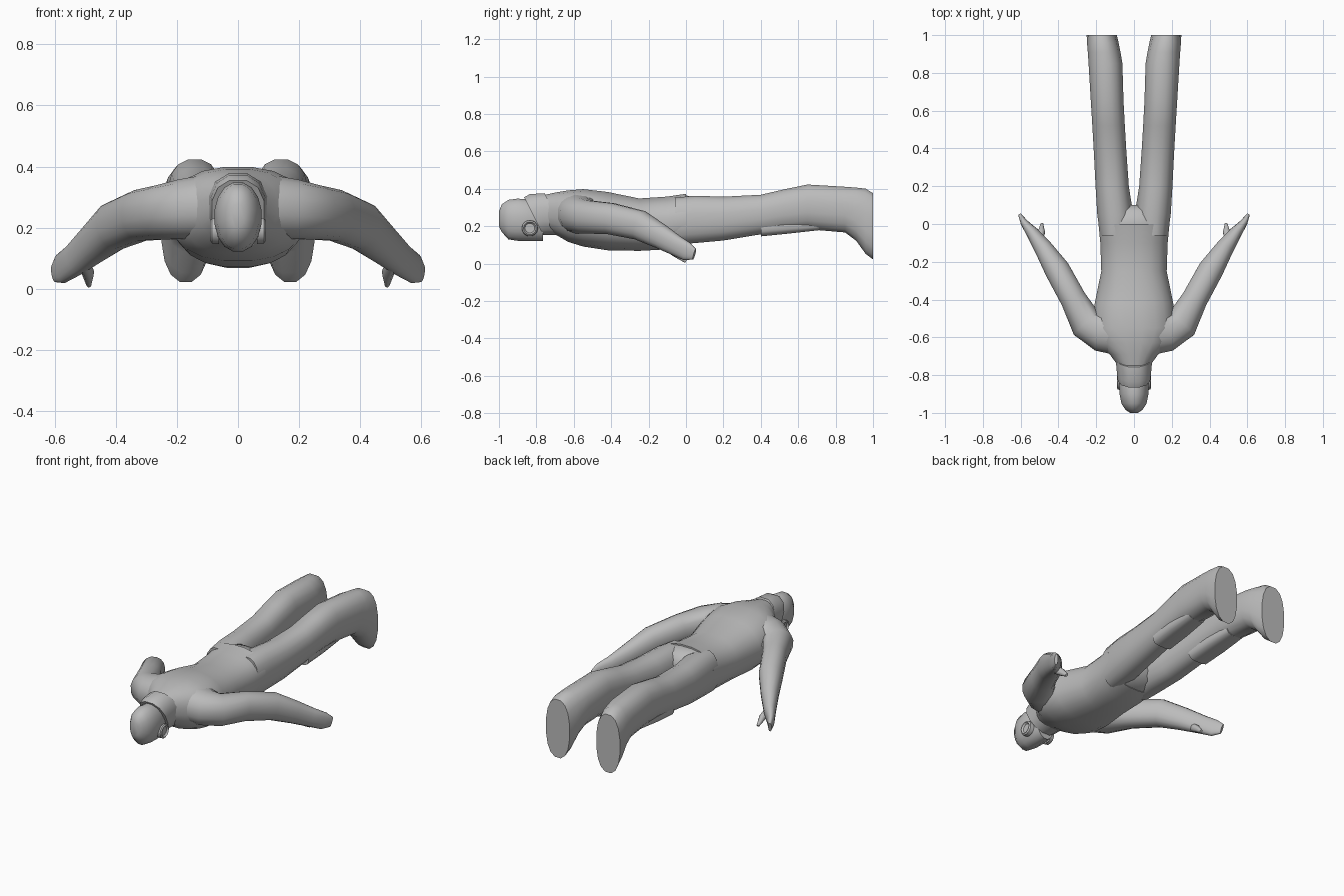
import bpy, bmesh, math
from mathutils import Vector

cube = bpy.data.objects.get("Cube")
if cube:
    bpy.data.objects.remove(cube)

grey = bpy.data.materials.new("plain_grey")
grey.use_nodes = True
grey.diffuse_color = (0.5, 0.5, 0.5, 1)
grey.node_tree.nodes["Principled BSDF"].inputs["Base Color"].default_value = (0.5, 0.5, 0.5, 1)


def finish(name, bm, mirrored, angle=50):
    """Turn a bmesh into a smooth object, mirrored across x when paired."""
    bmesh.ops.recalc_face_normals(bm, faces=bm.faces)
    mesh = bpy.data.meshes.new(name)
    bm.to_mesh(mesh)
    bm.free()
    mesh.materials.append(grey)
    obj = bpy.data.objects.new(name, mesh)
    bpy.context.collection.objects.link(obj)
    bpy.ops.object.select_all(action="DESELECT")
    obj.select_set(True)
    bpy.context.view_layer.objects.active = obj
    bpy.ops.object.shade_smooth_by_angle(angle=math.radians(angle))
    if mirrored:
        obj.modifiers.new("Mirror", "MIRROR").use_mirror_merge = False
    return obj


def loft(name, rings, sides=16, power=1.0, mirrored=False):
    """Skin rings given as (centre, half-width vector, half-height vector)."""
    def soft(v):
        return math.copysign(abs(v) ** power, v)
    bm = bmesh.new()
    loops = []
    for c, u, v in rings:
        angles = [math.tau * (i + 0.5) / sides for i in range(sides)]
        loops.append([bm.verts.new(c + u * soft(math.cos(a)) + v * soft(math.sin(a))) for a in angles])
    for a, b in zip(loops, loops[1:]):
        for i in range(sides):
            j = (i + 1) % sides
            bm.faces.new((a[i], a[j], b[j], b[i]))
    bm.faces.new(loops[0])
    bm.faces.new(loops[-1])
    return finish(name, bm, mirrored)


def body_rings(stations, shear=0.0):
    """Stations along y: (y, x inner, x outer, z top, z bottom)."""
    rings = []
    for y, x0, x1, top, bottom in stations:
        h = (top - bottom) / 2
        rings.append((Vector(((x0 + x1) / 2, y, (top + bottom) / 2)),
                      Vector(((x1 - x0) / 2, 0, 0)), Vector((0, -shear * h, h))))
    return rings


def centred(stations, shear=0.0):
    return body_rings([(y, -w, w, t, b) for y, w, t, b in stations], shear)


def limb_rings(stations):
    """Stations along a free path: (x, y, z, half width, half height)."""
    pts = [Vector(s[:3]) for s in stations]
    rings = []
    for i, s in enumerate(stations):
        t = (pts[min(i + 1, len(pts) - 1)] - pts[max(i - 1, 0)]).normalized()
        u = t.cross(Vector((0, 0, 1))).normalized()
        rings.append((pts[i], u * s[3], u.cross(t) * s[4]))
    return rings


# Torso with shirt, and hips beneath the hem
loft("torso", centred([
    (-0.75, 0.085, 0.37, 0.18), (-0.69, 0.13, 0.383, 0.15), (-0.63, 0.19, 0.393, 0.115),
    (-0.55, 0.225, 0.40, 0.09), (-0.42, 0.21, 0.385, 0.07), (-0.25, 0.175, 0.35, 0.067),
    (-0.1, 0.18, 0.36, 0.075), (0.0, 0.19, 0.375, 0.10)]), 20, 0.85)
loft("hips", centred([
    (-0.1, 0.17, 0.35, 0.09), (0.0, 0.187, 0.366, 0.103), (0.07, 0.14, 0.35, 0.13),
    (0.1, 0.05, 0.30, 0.18)]), 20, 0.85)

# Legs running into feet with flat soles
loft("leg", body_rings([
    (-0.06, 0.02, 0.18, 0.355, 0.10), (0.05, 0.002, 0.196, 0.365, 0.108),
    (0.2, 0.026, 0.205, 0.36, 0.122), (0.4, 0.04, 0.215, 0.37, 0.155),
    (0.52, 0.047, 0.222, 0.398, 0.172), (0.65, 0.054, 0.23, 0.425, 0.182),
    (0.85, 0.06, 0.242, 0.413, 0.165), (0.91, 0.07, 0.246, 0.409, 0.12),
    (0.96, 0.08, 0.25, 0.404, 0.05), (1.0, 0.09, 0.252, 0.38, 0.02)]),
    16, 0.85, True)

# Raised panel over each shin
loft("shin_panel", body_rings([
    (0.4, 0.06, 0.2, 0.24, 0.145), (0.55, 0.065, 0.205, 0.25, 0.16),
    (0.71, 0.08, 0.2, 0.25, 0.178)]), 12, 0.6, True)

# Arms from shoulder to flattened fingers, plus thumbs
loft("arm", limb_rings([
    (0.07, -0.57, 0.27, 0.13, 0.11), (0.18, -0.565, 0.26, 0.11, 0.1),
    (0.25, -0.53, 0.25, 0.09, 0.09), (0.32, -0.4, 0.24, 0.07, 0.085),
    (0.405, -0.245, 0.205, 0.068, 0.08), (0.475, -0.135, 0.145, 0.05, 0.066),
    (0.535, -0.05, 0.095, 0.034, 0.055), (0.58, 0.005, 0.065, 0.02, 0.05),
    (0.602, 0.045, 0.05, 0.01, 0.03)]), 16, 0.9, True)
loft("thumb", limb_rings([
    (0.505, -0.1, 0.09, 0.02, 0.025), (0.49, -0.045, 0.05, 0.02, 0.022),
    (0.488, 0.0, 0.012, 0.008, 0.01)]), 8, 1.0, True)

# Head, facing down
loft("head", centred([
    (-1.0, 0.02, 0.28, 0.20), (-0.985, 0.045, 0.318, 0.168), (-0.95, 0.068, 0.343, 0.128),
    (-0.9, 0.078, 0.35, 0.12), (-0.84, 0.078, 0.345, 0.12), (-0.765, 0.06, 0.32, 0.12)]), 16, 0.95)

# Neck with a slanted raised rim around the back of the head
loft("neck_collar", centred([
    (-0.815, 0.088, 0.358, 0.15), (-0.78, 0.092, 0.375, 0.15),
    (-0.7, 0.1, 0.38, 0.15)], 0.5), 12, 0.85)

# Ears: a rim and a shallow cup
bm = bmesh.new()
rows = []
for i in range(14):
    a = math.tau * i / 14
    out = Vector((0, math.cos(a), math.sin(a)))
    rows.append([bm.verts.new(Vector((0.077, -0.835, 0.19)) + out * r + Vector((d, 0, 0)))
                 for r, d in ((0.044, -0.015), (0.042, 0.008), (0.034, 0.014), (0.026, 0.004))])
for a, b in zip(rows, rows[1:] + rows[:1]):
    for j in range(3):
        bm.faces.new((a[j], a[j + 1], b[j + 1], b[j]))
bm.faces.new([r[-1] for r in rows])
finish("ear", bm, True, 40)
